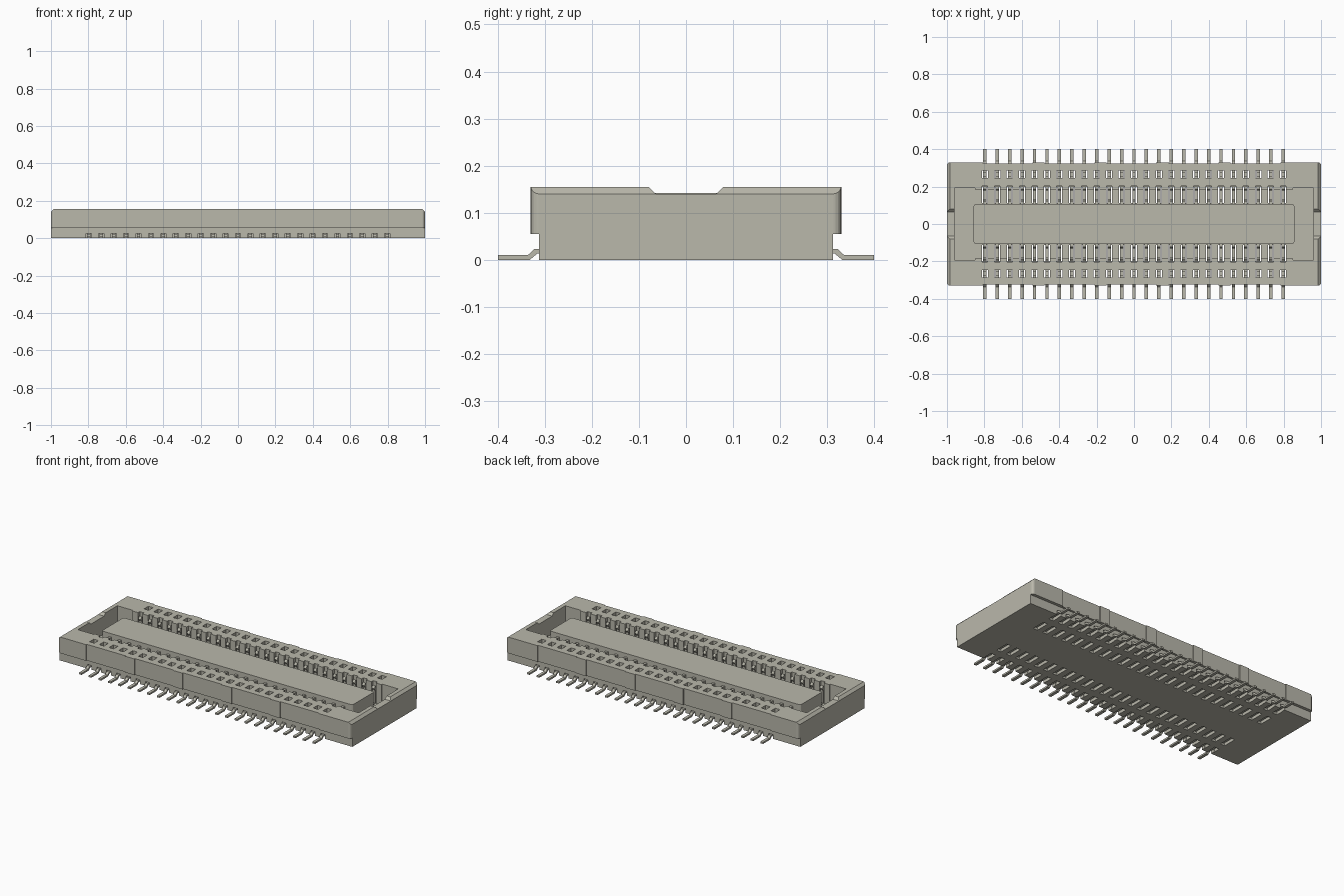
import bpy, bmesh
from mathutils import Vector

if "Cube" in bpy.data.objects:
    bpy.data.objects.remove(bpy.data.objects["Cube"], do_unlink=True)

mat = bpy.data.materials.new("warm_grey")
mat.use_nodes = True
GREY = (0.49, 0.48, 0.41, 1)
mat.diffuse_color = GREY
mat.node_tree.nodes["Principled BSDF"].inputs["Base Color"].default_value = GREY

PINS = 25
PITCH = 1.595 / (PINS - 1)
PIN_X = [(i - (PINS - 1) / 2) * PITCH for i in range(PINS)]
SIDES = (-1, 1)


def finish(bm, name):
    bmesh.ops.recalc_face_normals(bm, faces=bm.faces)
    mesh = bpy.data.meshes.new(name)
    bm.to_mesh(mesh)
    bm.free()
    mesh.materials.append(mat)
    obj = bpy.data.objects.new(name, mesh)
    bpy.context.collection.objects.link(obj)
    return obj


def add_box(bm, x0, x1, y0, y1, z0, z1):
    verts = bmesh.ops.create_cube(bm, size=1)["verts"]
    for v in verts:
        v.co = ((x0 + x1) / 2 + v.co.x * (x1 - x0),
                (y0 + y1) / 2 + v.co.y * (y1 - y0),
                (z0 + z1) / 2 + v.co.z * (z1 - z0))


def boxes(name, items):
    bm = bmesh.new()
    for item in items:
        add_box(bm, *item)
    return finish(bm, name)


def add_prism(bm, points, offset, axis):
    """Extrude a closed outline along the offset vector."""
    face = bm.faces.new([bm.verts.new(axis(*p)) for p in points])
    new = bmesh.ops.extrude_face_region(bm, geom=[face])["geom"]
    bmesh.ops.translate(bm, vec=offset, verts=[v for v in new if isinstance(v, bmesh.types.BMVert)])


def mirrored_row(half_w, y0, y1, z0, z1):
    """One box per pin on both long sides."""
    return [(x - half_w, x + half_w, min(s * y0, s * y1), max(s * y0, s * y1), z0, z1)
            for x in PIN_X for s in SIDES]


def cut(obj, cutters):
    for c in cutters:
        m = obj.modifiers.new("cut", 'BOOLEAN')
        m.operation, m.solver, m.object = 'DIFFERENCE', 'EXACT', c
    graph = bpy.context.evaluated_depsgraph_get()
    mesh = bpy.data.meshes.new_from_object(obj.evaluated_get(graph))
    obj.modifiers.clear()
    obj.data = mesh


# Housing: narrow base and wider wall ring with rounded, chamfered ends
base = boxes("housing_base", [(-1, 1, -.312, .312, 0, .055)])

bm = bmesh.new()
add_box(bm, -1, 1, -.33, .33, .055, .155)
upright = [e for e in bm.edges if abs(e.verts[0].co.z - e.verts[1].co.z) > .05]
bmesh.ops.bevel(bm, geom=upright, offset=.017, segments=5, profile=.5, affect='EDGES')
for s in SIDES:
    bmesh.ops.bisect_plane(bm, geom=bm.verts[:] + bm.edges[:] + bm.faces[:],
                           plane_co=Vector((s, 0, .14)), plane_no=Vector((s, 0, 1)),
                           clear_outer=True)
    bmesh.ops.holes_fill(bm, edges=[e for e in bm.edges if e.is_boundary], sides=0)
walls = finish(bm, "housing_walls")

# Cutters: cavity with wider corners, contact slots, windows, lead channels
cavity = boxes("cavity_cutter", [(-.96, .96, -.185, .185, .03, .3)])
corners = boxes("corner_cutter", [(min(s * .85, s * .96), max(s * .85, s * .96),
                                   -.193, .193, .031, .31) for s in SIDES])
wall_slots = boxes("wall_slot_cutter", mirrored_row(.015, .17, .202, .028, .32))
floor_slots = boxes("floor_slot_cutter", mirrored_row(.015, .112, .198, -.1, .06))
windows = boxes("window_cutter", mirrored_row(.016, .245, .287, -.11, .33))
channels = boxes("channel_cutter", mirrored_row(.014, .28, .34, -.12, .026))

# Shallow outer panels along both long walls
panels = boxes("panel_cutter", [(x - .133, x + .133, min(s * .324, s * .4), max(s * .324, s * .4), .04, .2)
                                for x in (-.675, -.345, -.015, .32, .65) for s in SIDES])

# Sloped dip in the middle of each end wall
bm = bmesh.new()
for s in SIDES:
    add_prism(bm, [(-.064, .14), (.064, .14), (.084, .16), (-.084, .16)], (s * .15, 0, 0),
              lambda y, z: (s * .93, y, z))
dips = finish(bm, "end_dip_cutter")

cut(base, [cavity, corners, floor_slots, windows, channels])
cut(walls, [cavity, corners, wall_slots, windows, panels, dips])
for c in (cavity, corners, wall_slots, floor_slots, windows, channels, panels, dips):
    bpy.data.objects.remove(c, do_unlink=True)

# Central tongue with softened uprights and grooves for the contacts
bm = bmesh.new()
add_box(bm, -.857, .857, -.107, .107, .015, .142)
upright = [e for e in bm.edges if abs(e.verts[0].co.z - e.verts[1].co.z) > .05]
bmesh.ops.bevel(bm, geom=upright, offset=.012, segments=3, profile=.5, affect='EDGES')
tongue = finish(bm, "tongue")

# Contacts: gull-wing lead, window post, and spring loop in the cavity
LEAD = [(.4, 0), (.4, .01), (.336, .01), (.322, .023), (.19, .023),
        (.19, .013), (.316, .013), (.332, 0)]
LOOP = [(.2, .013), (.2, .125), (.188, .135), (.178, .12), (.187, .105), (.187, .028),
        (.13, .028), (.13, .09), (.122, .12), (.105, .12), (.105, .013)]
for name, outline in (("contact_leads", LEAD), ("contact_springs", LOOP)):
    bm = bmesh.new()
    for x in PIN_X:
        for s in SIDES:
            add_prism(bm, outline, (.018, 0, 0), lambda y, z: (x - .009, s * y, z))
    finish(bm, name)
boxes("contact_posts", mirrored_row(.009, .255, .277, .015, .12))
